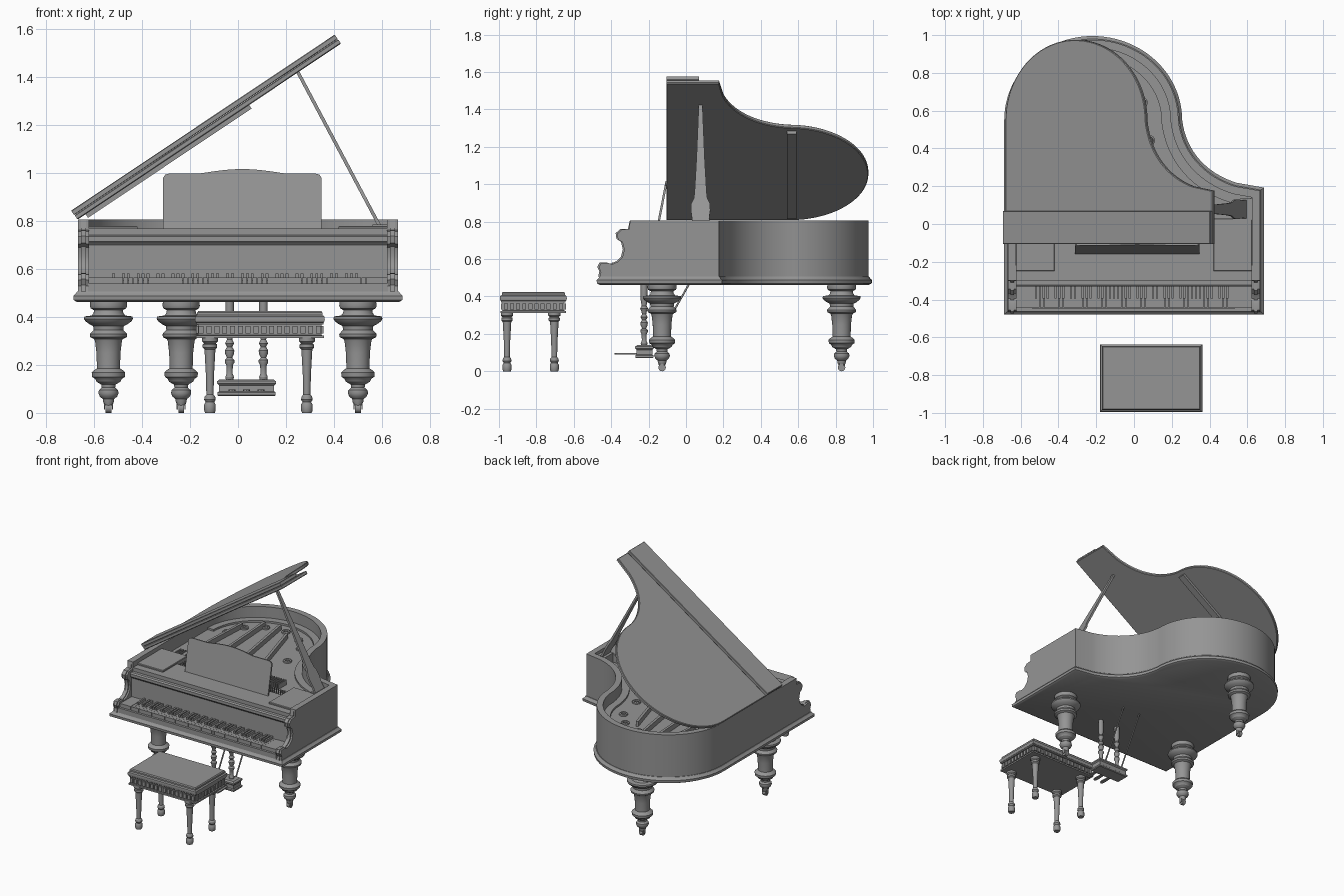
import bpy, bmesh, math
from mathutils import Vector, Matrix

if "Cube" in bpy.data.objects:
    bpy.data.objects.remove(bpy.data.objects["Cube"])


def finish(bm, name):
    bmesh.ops.recalc_face_normals(bm, faces=bm.faces)
    me = bpy.data.meshes.new(name)
    bm.to_mesh(me)
    bm.free()
    ob = bpy.data.objects.new(name, me)
    bpy.context.collection.objects.link(ob)
    return ob


def offset(pts, d):
    # mitred outward offset of a clockwise outline
    if d == 0:
        return list(pts)
    out = []
    for i, p in enumerate(pts):
        a, b = Vector(p) - Vector(pts[i - 1]), Vector(pts[(i + 1) % len(pts)]) - Vector(p)
        n1, n2 = Vector((-a.y, a.x)).normalized(), Vector((-b.y, b.x)).normalized()
        out.append(tuple(Vector(p) + (n1 + n2) * d / (1 + n1.dot(n2))))
    return out


def loft(name, outline, levels):
    # capped stack of outline offsets: levels are (offset, z)
    bm = bmesh.new()
    rings = [[bm.verts.new((x, y, z)) for x, y in offset(outline, d)] for d, z in levels]
    n = len(outline)
    for a, b in zip(rings, rings[1:]):
        for i in range(n):
            bm.faces.new((a[i], a[(i + 1) % n], b[(i + 1) % n], b[i]))
    bm.faces.new(rings[0])
    bm.faces.new(rings[-1])
    return finish(bm, name)


def side_prism(name, pts, x0, x1):
    # (y, z) profile extruded along x
    ob = loft(name, pts, [(0, x0), (0, x1)])
    ob.data.transform(Matrix(((0, 0, 1, 0), (1, 0, 0, 0), (0, 1, 0, 0), (0, 0, 0, 1))))
    return ob


def boxes(name, items):
    bm = bmesh.new()
    for x0, x1, y0, y1, z0, z1 in items:
        m = Matrix.Translation(((x0 + x1) / 2, (y0 + y1) / 2, (z0 + z1) / 2)) @ Matrix.Diagonal((x1 - x0, y1 - y0, z1 - z0, 1))
        bmesh.ops.create_cube(bm, size=1, matrix=m)
    return finish(bm, name)


def lathe(name, profile, x, y, n=32, z=0):
    bm = bmesh.new()
    rings = [[bm.verts.new((x + r * math.cos(k * math.tau / n), y + r * math.sin(k * math.tau / n), z + h))
              for k in range(n)] for r, h in profile]
    for a, b in zip(rings, rings[1:]):
        for i in range(n):
            bm.faces.new((a[i], a[(i + 1) % n], b[(i + 1) % n], b[i]))
    bm.faces.new(rings[0])
    bm.faces.new(rings[-1])
    return finish(bm, name)


def rod(name, a, b, r, n=12):
    a, b = Vector(a), Vector(b)
    ob = lathe(name, [(r, 0), (r, (b - a).length)], 0, 0, n)
    ob.matrix_world = Matrix.Translation(a) @ (b - a).to_track_quat('Z', 'Y').to_matrix().to_4x4()
    return ob


def rect(x0, x1, y0, y1):
    return [(x0, y0), (x0, y1), (x1, y1), (x1, y0)]


def wing(front):
    # grand piano plan: straight left, round tail, hollow right flank
    pts = [(-.667, front)]
    for i in range(49):
        t = math.pi - math.pi * i / 48
        r = .447 if i <= 24 else .455
        pts.append((-.22 + r * math.cos(t), .55 + .425 * math.sin(t)))
    p = [Vector(v) for v in ((.235, .55), (.26, .33), (.44, .19), (.667, .176))]
    for i in list(range(1, 17)) + [20]:
        t = i / 20
        s = 1 - t
        pts.append(tuple(p[0] * s**3 + p[1] * 3 * s * s * t + p[2] * 3 * s * t * t + p[3] * t**3))
    return pts + [(.667, front)]


# Case: base moulding and rim wall
loft("case_base", wing(-.458), [(.004, .4625), (.018, .47), (.02, .488), (.01, .496), (.004, .506)])
rim = wing(-.30)
loft("rim", rim + offset(rim, -.042)[::-1], [(0, .50), (0, .807)])

# Scrolled arms at both ends of the keyboard
arm = [(-.22, .503), (-.22, .807), (-.30, .807), (-.302, .762), (-.345, .757), (-.368, .735), (-.364, .705),
       (-.34, .69), (-.33, .65), (-.34, .61), (-.365, .585), (-.395, .572), (-.42, .58), (-.455, .578),
       (-.466, .555), (-.455, .53), (-.462, .503)]
for s, side in ((-1, "left"), (1, "right")):
    side_prism(side + "_arm", arm, s * .622, s * .6665)
    bead = [(y - .008 if y < -.3 else y, z + .003 if y < -.305 else z) for y, z in arm]
    side_prism(side + "_arm_bead", bead, s * .634, s * .654)

# Keyboard, fallboard and top shelf
boxes("key_frame", [(-.625, .625, -.455, -.32, .50, .518), (-.625, .625, -.462, -.446, .50, .54),
                    (-.625, -.54, -.446, -.31, .51, .566), (.535, .625, -.446, -.31, .51, .566)])
kw = 1.075 / 52
boxes("white_keys", [(-.54 + i * kw + .0005, -.54 + (i + 1) * kw - .0005, -.442, -.315, .518, .564) for i in range(52)])
boxes("black_keys", [(-.54 + (i + 1) * kw - .006, -.54 + (i + 1) * kw + .006, -.395, -.315, .55, .582)
                     for i in range(51) if i % 7 in (0, 2, 3, 5, 6)])
side_prism("fallboard", [(-.10, .50), (-.10, .742), (-.322, .742), (-.332, .735), (-.332, .715), (-.322, .708),
                         (-.316, .70), (-.316, .50)], -.625, .625)
boxes("top_shelf", [(-.625, .625, -.30, -.09, .735, .768)])
for s, side in ((-1, "left"), (1, "right")):
    a, b = sorted((s * .42, s * .626))
    loft(side + "_side_deck", rect(a, b, -.25, .03), [(0, .72), (0, .776), (-.003, .78)])

# Iron plate with raised edge, struts, ports and tuning pins
plate = offset(wing(-.10), -.04)
loft("plate", plate, [(0, .66), (0, .715)])
edge = offset(plate, -.05)
loft("plate_edge", plate[1:-1] + edge[1:-1][::-1], [(0, .71), (0, .728)])
for i in range(4):
    x0, x1 = -.5 + .2 * i, -.46 + .11 * i
    y1 = (.70, .80, .82, .74)[i]
    m = boxes("plate_strut", [(-.009, .009, 0, math.hypot(x1 - x0, y1 + .06), .71, .75)])
    m.location = (x0, -.06, 0)
    m.rotation_euler.z = -math.atan2(x1 - x0, y1 + .06)
ring = [(.028, 0), (.028, .012), (.020, .016), (.015, .012), (.015, .002)]
ports = offset(plate, -.13)
for i in range(3, 52, 8):
    lathe("plate_port", ring, *ports[i], 20, .714)
boxes("pin_block", [(-.60, .42, -.09, .02, .71, .735)])
boxes("tuning_pins", [(-.58 + .0165 * i, -.574 + .0165 * i, y, y + .006, .73, .76)
                      for i in range(60) for y in (-.065, -.04, -.015)])
boxes("dampers", [(-.56 + .0185 * i, -.552 + .0185 * i, .06, .15, .71, .75) for i in range(46)])

# Music desk: curved-top board leaning back
desk = [(-.33, 0), (-.33, .215), (-.322, .228), (-.305, .233), (-.18, .233)]
desk += [(-.16 + .32 * i / 12, .236 + .016 * math.sin(math.pi * i / 12)) for i in range(13)]
desk += [(-x, z) for x, z in desk[4::-1]]
ob = loft("music_desk", desk, [(0, -.006), (0, .006)])
ob.location = (.018, -.152, .768)
ob.rotation_euler.x = math.radians(79)

# Open lid with front flap folded back over it, and underside batten
A = math.atan2(173, 259)
lid_plan = [((x + .667) * .99 - .02, y) for x, y in wing(-.105)]
lid_parts = [loft("lid", lid_plan, [(-.004, 0), (0, .004), (0, .019), (-.004, .0225)]),
             loft("lid_front_flap", rect(-.022, 1.30, -.105, .07), [(-.002, .0235), (0, .026), (0, .043), (-.003, .046)]),
             boxes("lid_batten", [(.02, .84, .54, .59, -.018, .002)])]
for ob in lid_parts:
    ob.location = (-.652, 0, .817)
    ob.rotation_euler.y = -A

# Lid prop
half = [(.05, 0), (.046, .04), (.052, .09), (.05, .13), (.036, .16), (.032, .20), (.022, .40), (.010, .725)]
ob = side_prism("lid_prop", [(-w, s) for w, s in half] + [(w, s) for w, s in half[::-1]], -.007, .007)
ob.location = (.59, .078, .78)
ob.rotation_euler.y = math.atan2(-.34, .64)
boxes("prop_socket", [(.56, .626, .02, .135, .72, .785)])

# Turned legs with casters
leg = [(.016, .03), (.022, .045), (.024, .058), (.036, .068), (.042, .082), (.040, .095), (.028, .105), (.030, .118),
       (.050, .130), (.056, .142), (.068, .150), (.070, .168), (.060, .178), (.048, .186), (.050, .25), (.056, .30),
       (.060, .308), (.076, .316), (.078, .328), (.070, .338), (.062, .346), (.064, .362), (.080, .370), (.096, .382),
       (.102, .392), (.100, .402), (.070, .406), (.062, .416), (.060, .428), (.074, .436), (.078, .446), (.076, .464)]
for x, y, nm in ((-.54, -.128, "front_left_leg"), (.50, -.128, "front_right_leg"), (-.237, .832, "back_leg")):
    lathe(nm, leg, x, y, 40)
    rod(nm + "_caster", (x - .012, y, .02), (x + .012, y, .02), .02, 20)
    boxes(nm + "_caster_fork", [(x + a, x + a + .005, y - .01, y + .01, .015, .045) for a in (-.019, .014)])

# Pedal lyre: posts, box, pedals and braces
post = [(.014, .13), (.018, .15), (.012, .165), (.014, .20), (.020, .21), (.020, .22), (.011, .23), (.018, .245),
        (.020, .26), (.011, .275), (.019, .29), (.011, .305), (.014, .32), (.021, .335), (.013, .35), (.018, .38), (.018, .464)]
for x in (-.035, .106):
    lathe("lyre_post", post, x, -.224, 20)
    rod("lyre_brace", (x, -.18, .12), (x, .016, .466), .005)
loft("pedal_box", rect(-.08, .151, -.265, -.18), [(.002, .07), (.006, .075), (.006, .085), (0, .09), (0, .115),
                                                 (.007, .122), (.007, .132), (-.004, .14)])
for x in (-.025, .035, .096):
    loft("pedal", [(x - .007, -.26), (x - .014, -.35), (x - .011, -.375), (x, -.383), (x + .011, -.375),
                   (x + .014, -.35), (x + .007, -.26)][::-1], [(0, .09), (0, .098)])

# Bench: cushion, dentilled apron, turned legs
bx0, bx1, by0, by1 = -.18, .362, -.995, -.637
seat = rect(bx0, bx1, by0, by1)
loft("bench_cushion", seat, [(-.012, .37), (-.003, .378), (0, .39), (-.002, .402), (-.010, .408), (-.010, .418), (-.015, .425)])
loft("bench_apron", seat, [(-.004, .3125), (-.004, .323), (-.014, .324), (-.014, .368), (-.006, .369), (-.006, .376)])
dent = []
for i in range(16):
    x = bx0 + .016 + i * .0326
    dent += [(x, x + .021, y, y + .012, .330, .362) for y in (by0 + .005, by1 - .017)]
for i in range(10):
    y = by0 + .022 + i * .0326
    dent += [(x, x + .012, y, y + .021, .330, .362) for x in (bx0 + .005, bx1 - .017)]
boxes("bench_dentils", dent)
bleg = [(.020, 0), (.024, .01), (.024, .035), (.018, .045), (.024, .055), (.022, .068), (.015, .076), (.017, .16),
        (.022, .25), (.023, .265), (.030, .272), (.030, .285), (.024, .29), (.033, .298), (.033, .314)]
for x in (-.117, .287):
    for y in (-.957, -.704):
        lathe("bench_leg", bleg, x, y, 24)

# Dark finish; smooth round parts, keep crisp edges
dark = bpy.data.materials.new("dark_finish")
dark.diffuse_color = (.30, .30, .30, 1)
dark.use_nodes = True
dark.node_tree.nodes["Principled BSDF"].inputs["Base Color"].default_value = dark.diffuse_color
for ob in bpy.context.scene.objects:
    ob.data.materials.append(dark)
    ob.select_set(True)
    bpy.context.view_layer.objects.active = ob
bpy.ops.object.shade_smooth_by_angle(angle=math.radians(32))
